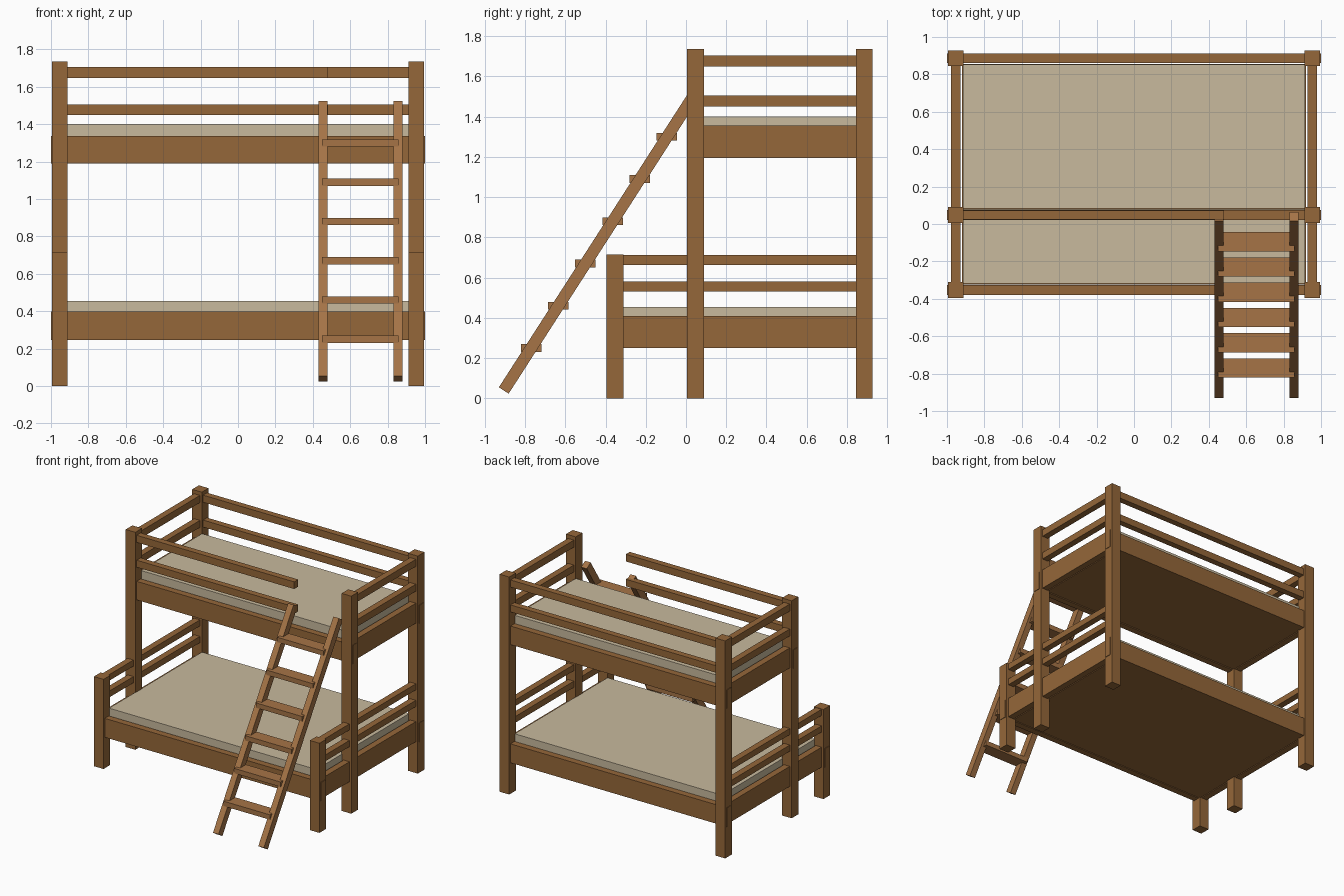
import bpy, math

if "Cube" in bpy.data.objects:
    bpy.data.objects.remove(bpy.data.objects["Cube"])

def material(name, rgb):
    m = bpy.data.materials.new(name)
    m.diffuse_color = (*rgb, 1)
    m.use_nodes = True
    m.node_tree.nodes["Principled BSDF"].inputs["Base Color"].default_value = m.diffuse_color
    return m

WOOD = material("frame_wood", (0.30, 0.136, 0.041))
LADDER = material("ladder_wood", (0.38, 0.175, 0.062))
CLOTH = material("mattress_cloth", (0.58, 0.49, 0.34))

def box(name, x, y, z, mat=WOOD):
    """Box from (min, max) ranges on each axis."""
    bpy.ops.mesh.primitive_cube_add(size=1)
    o = bpy.context.object
    o.name = name
    o.location = [(a + b) / 2 for a, b in (x, y, z)]
    size = [b - a for a, b in (x, y, z)]
    for v in o.data.vertices:
        v.co = [c * s for c, s in zip(v.co, size)]
    o.data.materials.append(mat)
    return o

def around(c, half):
    return (c - half, c + half)

PX = 0.953                                   # post centre in x
FRONT, MID, BACK = -0.353, 0.048, 0.886      # post rows in y
SIDES = (("left", -1), ("right", 1))

for side, s in SIDES:
    # Posts
    for row, y, h in (("front", FRONT, 0.715), ("middle", MID, 1.735), ("back", BACK, 1.735)):
        box(f"{row}_{side}_post", around(s * PX, 0.0425), around(y, 0.042), (0, h))
    # End boards and end guard rails of both bunks
    x = around(s * PX, 0.026)
    for name, y0, z in (("lower_end_board", FRONT, (0.25, 0.41)),
                        ("lower_end_rail_low", FRONT, (0.53, 0.58)),
                        ("lower_end_rail_high", FRONT, (0.663, 0.712)),
                        ("upper_end_board", MID, (1.195, 1.355)),
                        ("upper_end_rail_low", MID, (1.45, 1.506)),
                        ("upper_end_rail_high", MID, (1.648, 1.705))):
        box(f"{name}_{side}", x, (y0, BACK), z)

# Long side boards, their ends just proud of the posts
for bunk, rows, z in (("lower", (FRONT, BACK), (0.247, 0.398)),
                      ("upper", (MID, BACK), (1.19, 1.338))):
    for row, y in zip(("front", "back"), rows):
        box(f"{bunk}_{row}_side_board", (-1, 1), around(y, 0.026), z)

# Upper guard rails; the front pair stops short for the ladder
for level, z in (("low", (1.45, 1.506)), ("high", (1.648, 1.705))):
    box(f"back_guard_rail_{level}", (-PX, PX), around(BACK, 0.025), z)
    box(f"front_guard_rail_{level}", (-PX, 0.48), around(MID, 0.025), z)

# Bed bases and mattresses
for bunk, y0, z in (("lower", FRONT, 0.25), ("upper", MID, 1.195)):
    box(f"{bunk}_bed_base", (-0.92, 0.92), (y0 + 0.03, BACK - 0.03), (z, z + 0.03))
    box(f"{bunk}_mattress", (-0.915, 0.915), (y0 + 0.035, BACK - 0.033), (z + 0.03, z + 0.205), CLOTH)

# Leaning ladder stringers
for side, x in (("left", 0.455), ("right", 0.855)):
    o = box(f"ladder_stringer_{side}", around(x, 0.0245), around(-0.4325, 0.029),
            around(0.774, 0.874), LADDER)
    o.rotation_euler.x = -math.atan2(0.9465, 1.47)

# Level ladder treads
for i in range(6):
    box(f"ladder_tread_{i + 1}", (0.448, 0.857), around(-0.77 + 0.135 * i, 0.051),
        around(0.25 + 0.21 * i, 0.0195), LADDER)
